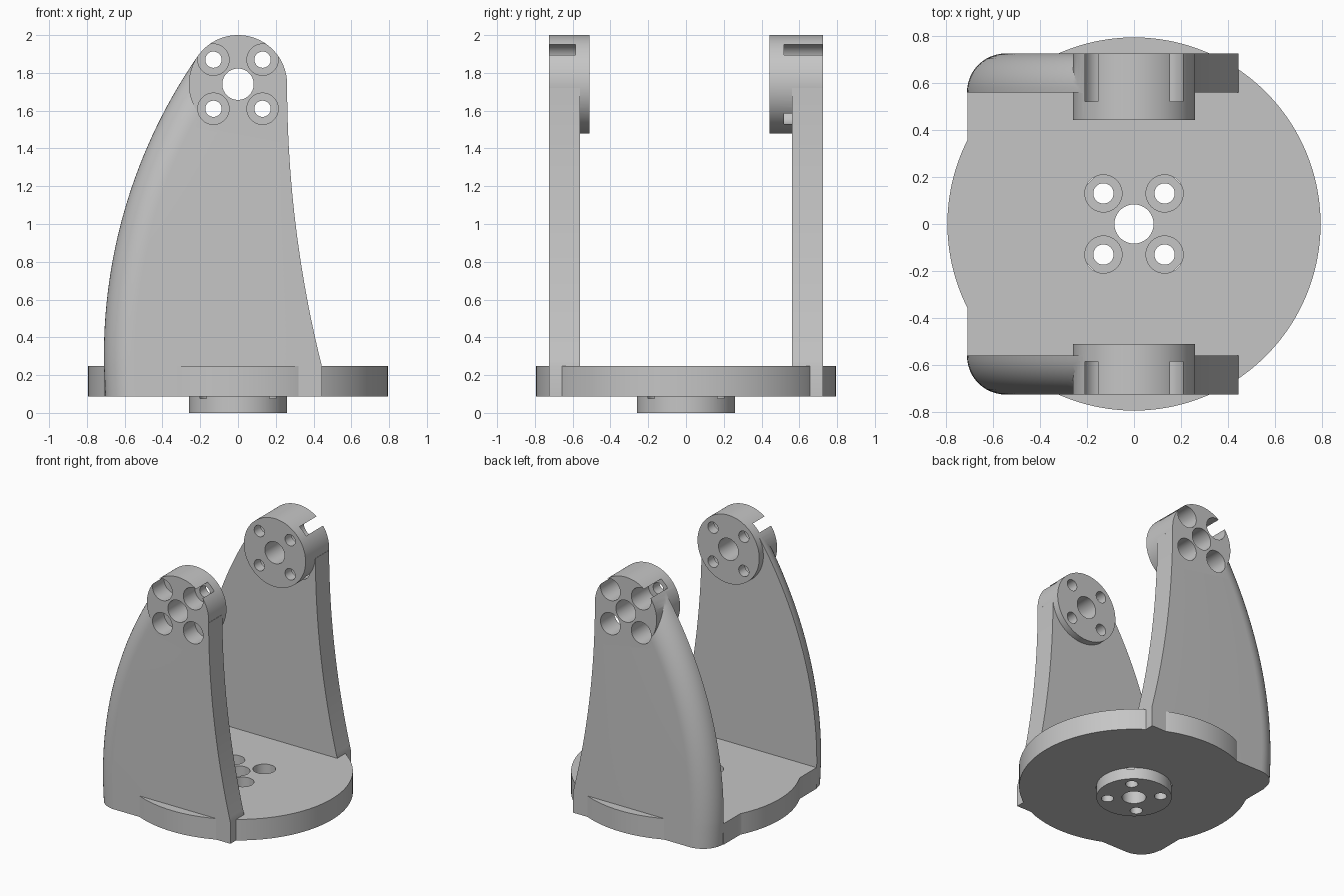
import bpy, bmesh
from math import sin, cos, pi, sqrt, atan2, radians

cube = bpy.data.objects.get("Cube")
if cube:
    bpy.data.objects.remove(cube, do_unlink=True)

grey = bpy.data.materials.new("plain grey")
grey.use_nodes = True
grey.diffuse_color = (0.56, 0.56, 0.56, 1)
grey.node_tree.nodes["Principled BSDF"].inputs["Base Color"].default_value = grey.diffuse_color

# Main dimensions
PLATE_R, PLATE_LOW, PLATE_TOP = 0.793, 0.087, 0.247
HUB_R, HUB_Z = 0.26, 1.74
INNER, OUTER = 0.56, 0.725
EDGE = -0.71
BOLT = 0.13


def loft(name, rings):
    """Closed solid skinned over rings of points, with flat ends."""
    bm = bmesh.new()
    rings = [[bm.verts.new(v) for v in ring] for ring in rings]
    for low, high in zip(rings, rings[1:]):
        for j in range(len(low)):
            k = (j + 1) % len(low)
            bm.faces.new((low[j], low[k], high[k], high[j]))
    ends = [bm.faces.new(rings[0]), bm.faces.new(rings[-1])]
    if len(rings) > 2:
        bmesh.ops.triangulate(bm, faces=ends)
    bmesh.ops.recalc_face_normals(bm, faces=bm.faces)
    mesh = bpy.data.meshes.new(name)
    bm.to_mesh(mesh)
    bm.free()
    mesh.materials.append(grey)
    ob = bpy.data.objects.new(name, mesh)
    bpy.context.collection.objects.link(ob)
    return ob


def cylinder(name, radius, start, end, at=(0, 0), axis="Z", sides=96):
    """Cylinder from start to end along Z, or along Y with at = (x, z)."""
    def ring(level):
        points = []
        for i in range(sides):
            a = 2 * pi * (i + 0.5) / sides
            u, v = at[0] + radius * cos(a), at[1] + radius * sin(a)
            points.append((u, v, level) if axis == "Z" else (u, level, v))
        return points
    return loft(name, [ring(start), ring(end)])


def combine(ob, tool, operation):
    mod = ob.modifiers.new(operation.lower(), "BOOLEAN")
    mod.operation, mod.object, mod.solver = operation, tool, "EXACT"
    bpy.context.view_layer.objects.active = ob
    bpy.ops.object.modifier_apply(modifier=mod.name)
    bpy.data.objects.remove(tool, do_unlink=True)


def drill(ob, axis, middle, through, bore, bore_r):
    """Centre hole and four counterbored bolt holes."""
    combine(ob, cylinder("cutter", 0.083, *through, (0, middle), axis), "DIFFERENCE")
    for sx in (-1, 1):
        for sv in (-1, 1):
            at = (sx * BOLT, middle + sv * BOLT)
            combine(ob, cylinder("cutter", 0.043, *through, at, axis, 48), "DIFFERENCE")
            combine(ob, cylinder("cutter", bore_r, *bore, at, axis, 64), "DIFFERENCE")


def finish(ob):
    bpy.ops.object.select_all(action="DESELECT")
    ob.select_set(True)
    bpy.context.view_layer.objects.active = ob
    bpy.ops.object.shade_smooth_by_angle(angle=radians(30))


def arm_sections(steps=40):
    """Rounded edge point, inward normal and straight edge point, going up the arm."""
    base_z = 0.3
    rise = HUB_Z - base_z
    # Convex arc, tangent to the hub circle
    big = (rise ** 2 + EDGE ** 2 - HUB_R ** 2) / (2 * (-EDGE - HUB_R))
    cx = EDGE + big
    top = atan2(rise, cx)
    # Concave arc, tangent to the hub side
    foot = 0.444
    run, climb = foot - HUB_R, HUB_Z - PLATE_TOP
    hollow = (climb ** 2 + run ** 2) / (2 * run)

    def rounded(a):
        return (cx - big * cos(a), base_z + big * sin(a)), (cos(a), -sin(a))

    def straight(z):
        return HUB_R + hollow - sqrt(hollow ** 2 - (HUB_Z - z) ** 2), z

    start = (PLATE_TOP - base_z) / big
    p, n = rounded((PLATE_LOW - base_z) / big)
    rows = [((p[0], PLATE_LOW), (1, 0), (foot, PLATE_LOW))]
    for i in range(steps + 1):
        t = i / steps
        p, n = rounded(start + (top * 0.997 - start) * t)
        rows.append((p, n, straight(PLATE_TOP + (climb - 0.02) * t)))
    # Last section sinks into the hub
    a, sunk = top + 0.25, HUB_R - 0.01
    rows.append(((-sunk * cos(a), HUB_Z + sunk * sin(a)), n, (0.2, HUB_Z + 0.04)))
    return rows


def make_arm(name, side, hub_inner, bore_end):
    r = OUTER - INNER
    rings = []
    for p, n, q in arm_sections():
        ring = []
        for k in range(13):
            a = k / 12 * pi / 2
            d = r * (1 - cos(a))
            y = OUTER if k == 12 else INNER + r * sin(a)
            ring.append((p[0] + n[0] * d, side * y, p[1] + n[1] * d))
        ring += [(q[0], side * OUTER, q[1]), (q[0], side * INNER, q[1])]
        rings.append(ring)
    arm = loft(name, rings)
    # Round hub at the top, then its holes
    hub = cylinder("hub", HUB_R, side * hub_inner, side * OUTER, (0, HUB_Z), "Y")
    combine(arm, hub, "UNION")
    drill(arm, "Y", HUB_Z, (side * 0.3, side * 0.9), (side * bore_end, side * 0.9), 0.083)
    finish(arm)


# Round base plate with squared side and lower hub
plate = cylinder("base_plate", PLATE_R, PLATE_LOW, PLATE_TOP, sides=160)
corners = [(EDGE + 0.002, -INNER), (0, -INNER), (0, INNER), (EDGE + 0.002, INNER)]
side_fill = loft("side_fill", [[(x, y, z) for x, y in corners] for z in (PLATE_LOW, PLATE_TOP)])
combine(plate, side_fill, "UNION")
combine(plate, cylinder("lower_hub", HUB_R, 0, PLATE_LOW + 0.05), "UNION")
drill(plate, "Z", 0, (-0.1, 0.4), (0.077, 0.4), 0.079)
finish(plate)

# Two upright arms
make_arm("front_arm", -1, 0.51, 0.585)
make_arm("back_arm", 1, 0.442, 0.52)
